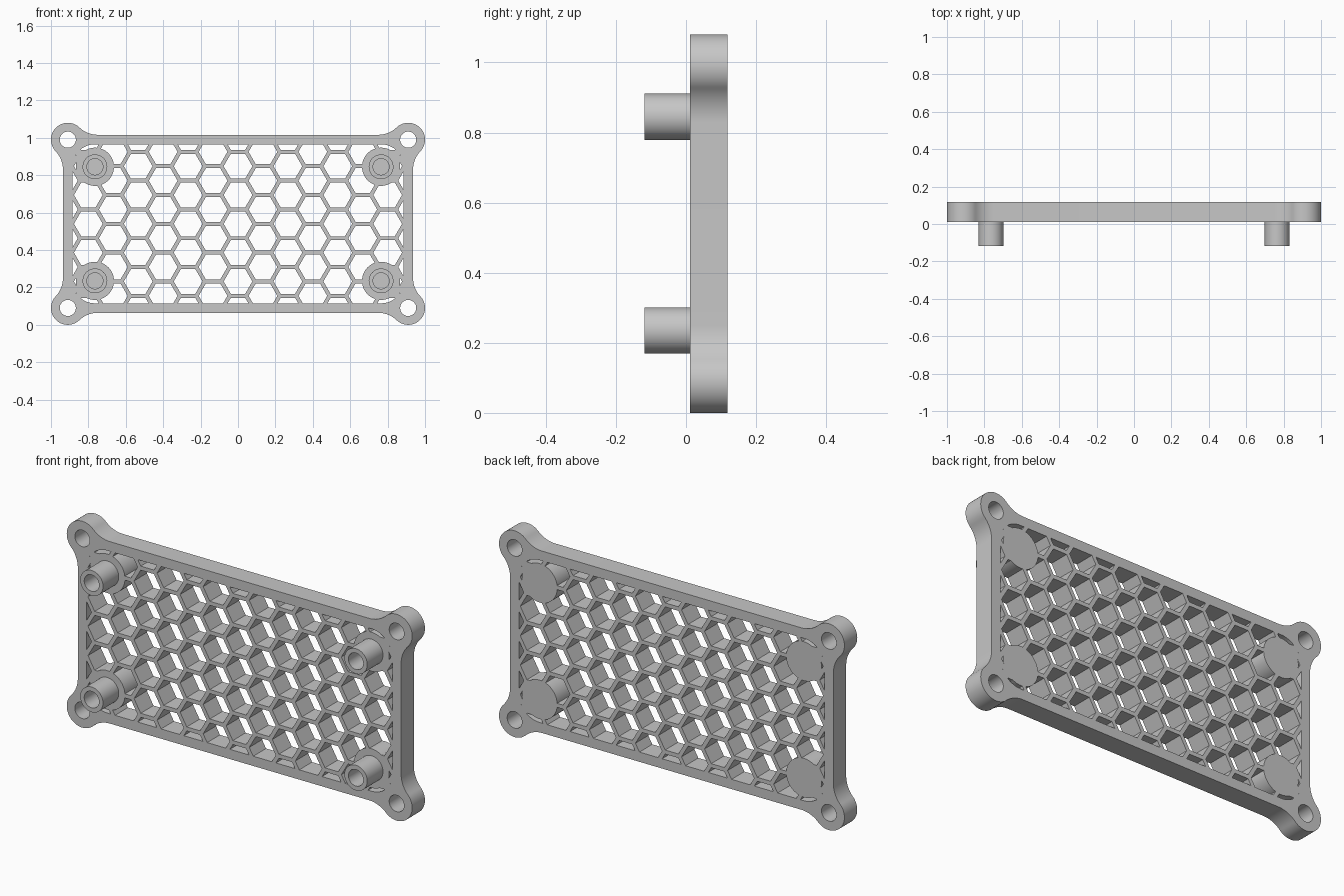
import bpy, bmesh
from math import sin, cos, pi, atan2, sqrt, radians

if "Cube" in bpy.data.objects:
    bpy.data.objects.remove(bpy.data.objects["Cube"])

FRONT, BACK, MID = 0.012, 0.118, 0.54      # plate faces and centre height
LUG_X, LUG_Z, LUG_R = 0.91, 0.45, 0.09     # corner lugs
POST_X, POST_Z = 0.765, 0.305              # standoff posts
PITCH, WALL = 0.154, 0.021                 # honeycomb
CORNERS = [(1, 1), (-1, 1), (-1, -1), (1, -1)]
GREY = (0.57, 0.57, 0.57, 1)

grey = bpy.data.materials.new("grey plastic")
grey.use_nodes = True
grey.diffuse_color = GREY
grey.node_tree.nodes["Principled BSDF"].inputs["Base Color"].default_value = GREY


def arc(cx, cz, r, a0, a1, n):
    return [(cx + r * cos(a0 + (a1 - a0) * i / n), cz + r * sin(a0 + (a1 - a0) * i / n))
            for i in range(n + 1)]


def circle(cx, cz, r, n=64):
    return arc(cx, cz, r, 0, 2 * pi, n)[:-1]


def prisms(name, outlines, y0, y1):
    """Extrude closed x/z outlines from y0 to y1 into one object."""
    bm = bmesh.new()
    for pts in outlines:
        face = bm.faces.new([bm.verts.new((x, y0, z + MID)) for x, z in pts])
        new = bmesh.ops.extrude_face_region(bm, geom=[face])["geom"]
        bmesh.ops.translate(bm, vec=(0, y1 - y0, 0),
                            verts=[v for v in new if isinstance(v, bmesh.types.BMVert)])
    bmesh.ops.recalc_face_normals(bm, faces=bm.faces)
    mesh = bpy.data.meshes.new(name)
    bm.to_mesh(mesh)
    bm.free()
    mesh.materials.append(grey)
    obj = bpy.data.objects.new(name, mesh)
    bpy.context.collection.objects.link(obj)
    return obj


def select(obj):
    bpy.ops.object.select_all(action="DESELECT")
    obj.select_set(True)
    bpy.context.view_layer.objects.active = obj


def combine(obj, tool, operation):
    select(obj)
    mod = obj.modifiers.new("combine", "BOOLEAN")
    mod.operation, mod.solver, mod.object = operation, "EXACT", tool
    bpy.ops.object.modifier_apply(modifier=mod.name)
    bpy.data.objects.remove(tool)


# Outline of one corner: fillet, lug, fillet
half_w, half_h = 0.936, 0.476
drop = half_w - LUG_X
run = 0.16
fillet = (run ** 2 + drop ** 2 - LUG_R ** 2) / (2 * (LUG_R - drop))
tilt = atan2(drop + fillet, -run)
quarter = arc(half_w + fillet, LUG_Z - run, fillet, pi, pi / 2 + atan2(drop + fillet, run), 12)
quarter += arc(LUG_X, LUG_Z, LUG_R, atan2(-run, drop + fillet), tilt, 40)[1:]
quarter += arc(LUG_X - run, half_h + fillet, fillet, tilt - pi, -pi / 2, 12)[1:]

outline, opening = [], []
for sx, sz in CORNERS:
    step = sx * sz
    outline += [(sx * x, sz * z) for x, z in quarter][::step]
    opening += [(sx * x, sz * z) for x, z in arc(POST_X, POST_Z, 0.12, 0, pi / 2, 24)][::step]

# Honeycomb openings, one centred on the plate, trimmed by the frame and the post bosses
col = PITCH * sqrt(3) / 2
hexes = []
for i in range(-7, 8):
    for j in range(-4, 5):
        hexes.append(circle(i * col, (j + i % 2 / 2) * PITCH, (PITCH - WALL) / sqrt(3), 6))
cells = prisms("cell_cutter", hexes, FRONT - 0.05, BACK + 0.05)
combine(cells, prisms("window", [opening], FRONT - 0.1, BACK + 0.1), "INTERSECT")
bosses = [circle(sx * POST_X, sz * POST_Z, 0.102) for sx, sz in CORNERS]
combine(cells, prisms("bosses", bosses, FRONT - 0.1, BACK + 0.1), "DIFFERENCE")

# Plate with lugs, screw holes and honeycomb
plate = prisms("honeycomb_plate", [outline], FRONT, BACK)
holes = [circle(sx * LUG_X, sz * LUG_Z, 0.043) for sx, sz in CORNERS]
combine(plate, prisms("hole_cutter", holes, FRONT - 0.1, BACK + 0.1), "DIFFERENCE")
combine(plate, cells, "DIFFERENCE")

# Hollow standoff posts
parts = [plate]
for sx, sz in CORNERS:
    name = ("upper" if sz > 0 else "lower") + ("_left" if sx > 0 else "_right") + "_post"
    post = prisms(name, [circle(sx * POST_X, sz * POST_Z, 0.066)], -0.118, FRONT)
    bore = prisms("bore", [circle(sx * POST_X, sz * POST_Z, 0.043)], -0.2, FRONT - 0.002)
    combine(post, bore, "DIFFERENCE")
    parts.append(post)

for obj in parts:
    select(obj)
    bpy.ops.object.shade_smooth_by_angle(angle=radians(30))
